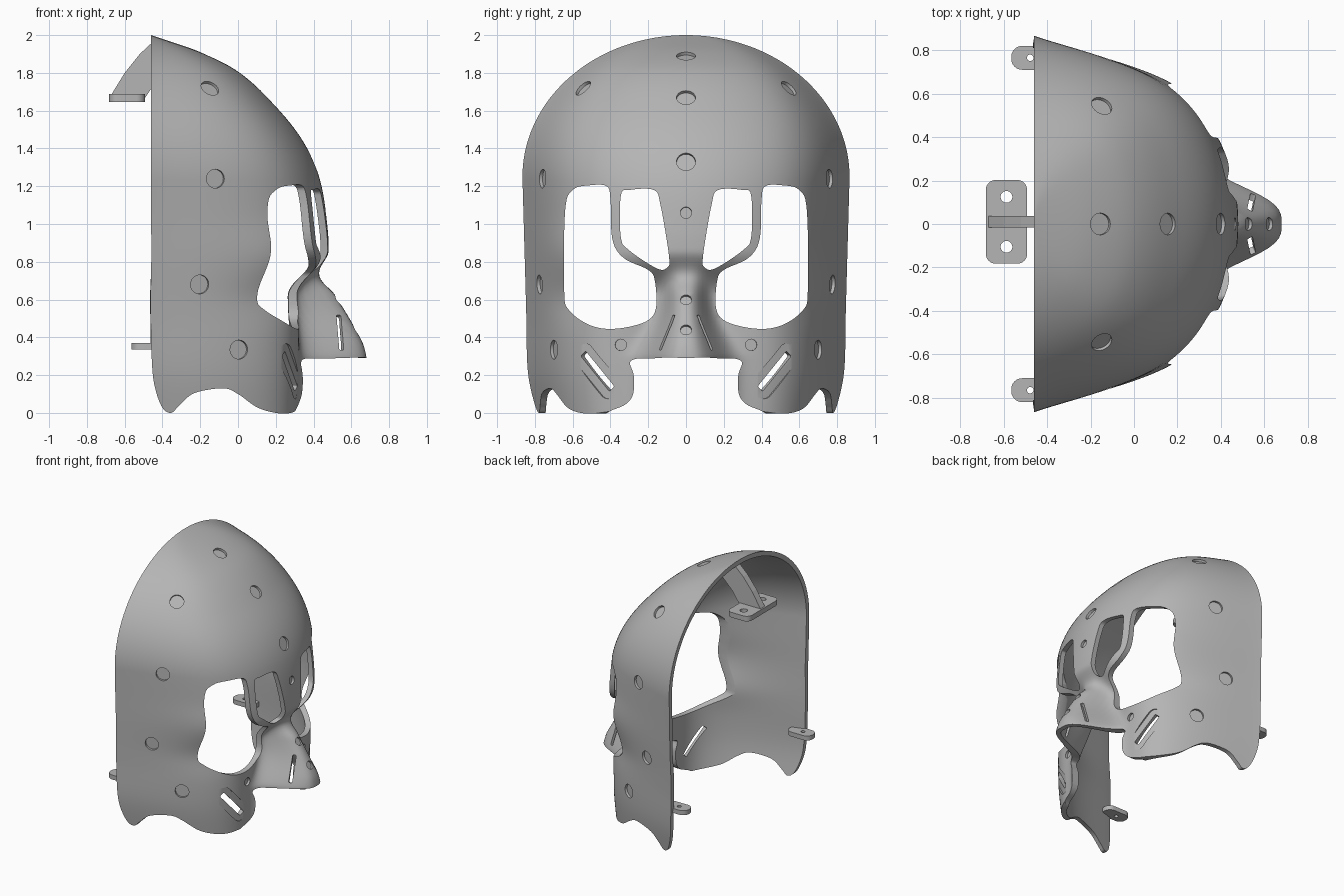
import bpy, bmesh
from math import sin, cos, asin, pi, exp
from mathutils import Vector

if "Cube" in bpy.data.objects:
    bpy.data.objects.remove(bpy.data.objects["Cube"], do_unlink=True)

grey = bpy.data.materials.new("mid grey")
grey.use_nodes = True
grey.diffuse_color = (0.46, 0.46, 0.46, 1)
grey.node_tree.nodes["Principled BSDF"].inputs["Base Color"].default_value = grey.diffuse_color

BACK, WALL = -0.46, 0.036


# Helpers
def curve(knots, v):
    """Smooth interpolation through (position, value) knots."""
    v = min(max(v, knots[0][0]), knots[-1][0])
    last = len(knots) - 1
    i = max(k for k in range(last) if knots[k][0] <= v)

    def slope(k):
        a, b = knots[max(k - 1, 0)], knots[min(k + 1, last)]
        return (b[1] - a[1]) / (b[0] - a[0])
    (x0, y0), (x1, y1) = knots[i], knots[i + 1]
    h = x1 - x0
    u = (v - x0) / h
    return (y0 * (1 + 2 * u) * (1 - u) ** 2 + y1 * u * u * (3 - 2 * u)
            + h * slope(i) * u * (1 - u) ** 2 - h * slope(i + 1) * u * u * (1 - u))


def rounded(points, closed=True, steps=6):
    """Catmull-Rom outline through 2D points."""
    pts = [Vector(p) for p in points]
    n = len(pts)
    get = (lambda k: pts[k % n]) if closed else (lambda k: pts[min(max(k, 0), n - 1)])
    out = []
    for i in range(n if closed else n - 1):
        a, b, c, d = (get(i + k) for k in (-1, 0, 1, 2))
        for s in range(steps):
            u = s / steps
            out.append(0.5 * (2 * b + (c - a) * u + (2 * a - 5 * b + 4 * c - d) * u * u
                              + (3 * b - a - 3 * c + d) * u ** 3))
    return out if closed else out + [pts[-1]]


def round_box(length, width, r, steps=8):
    """Rounded rectangle; a full radius gives a slot or a circle."""
    out = []
    for k, (sx, sy) in enumerate(((1, 1), (-1, 1), (-1, -1), (1, -1))):
        for s in range(steps + 1):
            a = (k + s / steps) * pi / 2
            p = Vector((sx * (length / 2 - r) + r * cos(a), sy * (width / 2 - r) + r * sin(a)))
            if all((p - q).length > 1e-4 for q in out):
                out.append(p)
    return out


def prism(bm, outline, origin, u, v, w, lo, hi):
    """Extrude a 2D outline in the u, v plane from lo to hi along w."""
    origin, u, v, w = map(Vector, (origin, u, v, w))
    rings = [[bm.verts.new(origin + u * p[0] + v * p[1] + w * d) for p in outline] for d in (lo, hi)]
    faces = [bm.faces.new(r) for r in rings]
    n = len(outline)
    for i in range(n):
        j = (i + 1) % n
        faces.append(bm.faces.new((rings[0][i], rings[0][j], rings[1][j], rings[1][i])))
    bmesh.ops.recalc_face_normals(bm, faces=faces)


def finish(bm, name):
    mesh = bpy.data.meshes.new(name)
    bm.to_mesh(mesh)
    bm.free()
    mesh.materials.append(grey)
    ob = bpy.data.objects.new(name, mesh)
    bpy.context.collection.objects.link(ob)
    return ob


def area(mesh):
    return sum(p.area for p in mesh.polygons)


def cut(ob, bm):
    """Subtract a cutter with the first solver that gives a sound result."""
    cutter = finish(bm, "cutter")
    cutter.hide_render = True
    mod = ob.modifiers.new("cut", "BOOLEAN")
    mod.operation, mod.object = "DIFFERENCE", cutter
    for solver in ("MANIFOLD", "EXACT", "FLOAT"):
        mod.solver = solver
        graph = bpy.context.evaluated_depsgraph_get()
        mesh = bpy.data.meshes.new_from_object(ob.evaluated_get(graph))
        if area(mesh) > 0.5 * area(ob.data) and len(mesh.vertices) != len(ob.data.vertices):
            ob.data = mesh
            break
    ob.modifiers.clear()
    bpy.data.objects.remove(cutter, do_unlink=True)


def smooth(ob):
    bpy.ops.object.select_all(action="DESELECT")
    ob.select_set(True)
    bpy.context.view_layer.objects.active = ob
    bpy.ops.object.shade_smooth_by_angle(angle=0.6)


# Mask surface: half-width, depth and nose ridge as functions of height
WIDTH = [(-0.1, 0.79), (0.2, 0.838), (0.5, 0.845), (1.25, 0.866)]
DEPTH = [(-0.1, 0.93), (0.8, 0.94), (0.97, 0.935), (1.23, 0.895), (1.42, 0.815),
         (1.6, 0.68), (1.8, 0.47), (1.91, 0.26), (2, 0)]
RIDGE = [(0.3, 0.68), (0.37, 0.66), (0.5, 0.59), (0.65, 0.5), (0.72, 0.475), (0.85, 0.48)]
NOSE_WIDTH = [(0.3, 0.195), (0.52, 0.115), (0.75, 0.09)]


def half_width(z):
    if z > 1.25:
        return 0.866 * max(0, 1 - ((z - 1.25) / 0.75) ** 2) ** 0.5
    return curve(WIDTH, z)


def surface(t, z, inset=0):
    """Point at side angle t and height z; inset gives the inner wall."""
    shrink = 1 - inset / 0.9
    y = half_width(z) * sin(t) * shrink
    c, d = max(cos(t), 0), curve(DEPTH, z) * shrink
    x = BACK + d * c ** (0.85 + sin(t) ** 6)
    s = min(max((0.86 - z) / 0.24, 0), 1)
    s = s * s * (3 - 2 * s)
    # Sunken cheeks, nose and the waved eye corner
    x -= 0.19 * s * exp(-(y / 0.38) ** 2)
    nose = curve(RIDGE, z) - inset - (BACK + d - 0.19 * s)
    x += s * nose * exp(-(abs(y) / (curve(NOSE_WIDTH, z) - 0.8 * inset)) ** 2.9)
    wave = exp(-((z - 0.86) / 0.13) ** 2) - exp(-((z - 0.6) / 0.12) ** 2)
    x += 0.03 * wave * exp(-((abs(y) - 0.64) / 0.12) ** 2)
    if z > 1.25:
        z = 1.25 + (z - 1.25) * (1 - inset / 0.75)
    return Vector((x, y, z))


def frame(y, z, direction=(0, 1)):
    """Point, long axis, cross axis and normal of the surface at y, z."""
    t, e = asin(y / half_width(z)), 0.01
    n = (surface(t + e, z) - surface(t - e, z)).cross(surface(t, z + e) - surface(t, z - e)).normalized()
    u = Vector((0, direction[0], direction[1]))
    u = (u - n * u.dot(n)).normalized()
    return surface(t, z), u, n.cross(u), n


# Mask shell: outer and inner walls meeting at the top, joined along the rim
COLS, LOW, HIGH = 120, 72, 40
heights = [-0.1 + 1.35 * i / LOW for i in range(LOW)]
heights += [1.25 + 0.75 * sin(pi / 2 * i / HIGH) for i in range(HIGH)]
bm = bmesh.new()
walls = []
for inset in (0, WALL):
    grid = [[bm.verts.new(surface(pi * (c / COLS - 0.5), z, inset)) for c in range(COLS + 1)] for z in heights]
    top = bm.verts.new((BACK, 0, 2 - inset))
    for a, b in zip(grid, grid[1:]):
        for c in range(COLS):
            bm.faces.new((a[c], a[c + 1], b[c + 1], b[c]))
    for c in range(COLS):
        bm.faces.new((grid[-1][c], grid[-1][c + 1], top))
    walls.append(grid[0] + [r[-1] for r in grid[1:]] + [top] + [r[0] for r in reversed(grid[1:])])
outer, inner = walls
for i in range(len(outer)):
    bm.faces.new((outer[i - 1], outer[i], inner[i], inner[i - 1]))
bmesh.ops.recalc_face_normals(bm, faces=bm.faces)
mask = finish(bm, "mask_shell")

X, Y, Z = (1, 0, 0), (0, 1, 0), (0, 0, 1)
EYE = [(.64, 1.07), (.6, 1.18), (.51, 1.205), (.42, 1.2), (.4, 1.13), (.39, .92), (.33, .82), (.2, .757),
       (.165, .7), (.16, .55), (.22, .48), (.38, .445), (.51, .465), (.62, .545), (.645, .65)]
INNER_EYE = [(.345, 1.15), (.3, 1.18), (.17, 1.18), (.135, 1.1), (.09, .83), (.1, .77),
             (.155, .765), (.3, .86), (.345, .93)]
MOUTH = [(0, .29), (.1, .293), (.2, .287), (.26, .287), (.297, .265), (.277, .2), (.28, .1),
         (.32, .045), (.4, .01), (.46, -.03)]
JAW = [(-.46, .36), (-.447, .17), (-.405, .035), (-.355, 0), (-.31, .04), (-.23, .105), (-.08, .13),
       (0, .1), (.1, .03), (.2, 0), (.28, 0), (.36, .04)]
SIDE_HOLES = [(.76, 1.24, .05), (.775, .68, .05), (.7, .335, .05), (.345, .36, .03), (.545, 1.72, .05)]
MID_HOLES = [(0, 1.89, .05), (0, 1.67, .05), (0, 1.33, .05), (0, 1.06, .03), (0, .6, .03), (0, .44, .03)]

# Eye openings, shallow round recesses, slot pads and slots
eyes, recesses, slots = bmesh.new(), bmesh.new(), bmesh.new()
for side in (1, -1):
    for outline in (EYE, INNER_EYE):
        prism(eyes, rounded(outline), (0, 0, 0), (0, side, 0), Z, X, -0.05, 1)
    for y, z, r in SIDE_HOLES:
        prism(recesses, round_box(2 * r, 2 * r, r), *frame(side * y, z), -0.018, 0.03)
    pad = frame(side * 0.475, 0.22, (side, 1))
    prism(recesses, round_box(0.33, 0.13, 0.05), *pad, -0.015, 0.06)
    prism(slots, round_box(0.25, 0.04, 0.008), *pad, -0.1, 0.1)
    prism(slots, round_box(0.2, 0.026, 0.008), *frame(side * 0.1, 0.425, (-side * 0.2, 1)), -0.07, 0.06)
for y, z, r in MID_HOLES:
    prism(recesses, round_box(2 * r, 2 * r, r), *frame(y, z), -0.018, 0.03)
# Gap below the nose and wavy jaw edge
half = rounded(MOUTH, closed=False)
outline = [(-p[0], p[1]) for p in reversed(half[1:])] + [tuple(p) for p in half]
mouth = bmesh.new()
prism(mouth, outline + [(.46, -.3), (-.46, -.3)], (0, 0, 0), Y, Z, X, 0, 1)
outline = [(-.6, .36)] + [tuple(p) for p in rounded(JAW, closed=False)]
jaw = bmesh.new()
prism(jaw, outline + [(.36, -.3), (-.6, -.3)], (0, 0, 0), X, Z, Y, -1, 1)
for cutter in (eyes, mouth, jaw, recesses, slots):
    cut(mask, cutter)
smooth(mask)

# Top bracket: curved fin and drilled plate
FIN = [(-.45, 1.965), (-.52, 1.9), (-.6, 1.8), (-.68, 1.67), (-.49, 1.67), (-.43, 1.76),
       (-.34, 1.85), (-.26, 1.9), (-.34, 1.93)]
bm = bmesh.new()
prism(bm, FIN, (0, 0, 0), X, Z, Y, -0.017, 0.037)
finish(bm, "bracket_fin")
bm, drill = bmesh.new(), bmesh.new()
prism(bm, round_box(0.19, 0.385, 0.045), (-.587, .01, 1.647), X, Y, Z, 0, 0.04)
for y in (0.125, -0.105):
    prism(drill, round_box(.054, .054, .027), (-.587, y, 1.66), X, Y, Z, -0.1, 0.1)
plate = finish(bm, "bracket_plate")
cut(plate, drill)
smooth(plate)

# Side tabs
for side, name in ((1, "left_tab"), (-1, "right_tab")):
    bm, drill = bmesh.new(), bmesh.new()
    prism(bm, round_box(0.2, 0.11, 0.05), (-.465, side * .765, .335), X, Y, Z, 0, 0.035)
    prism(drill, round_box(.03, .03, .015), (-.478, side * .765, .35), X, Y, Z, -0.1, 0.1)
    tab = finish(bm, name)
    cut(tab, drill)
    smooth(tab)
